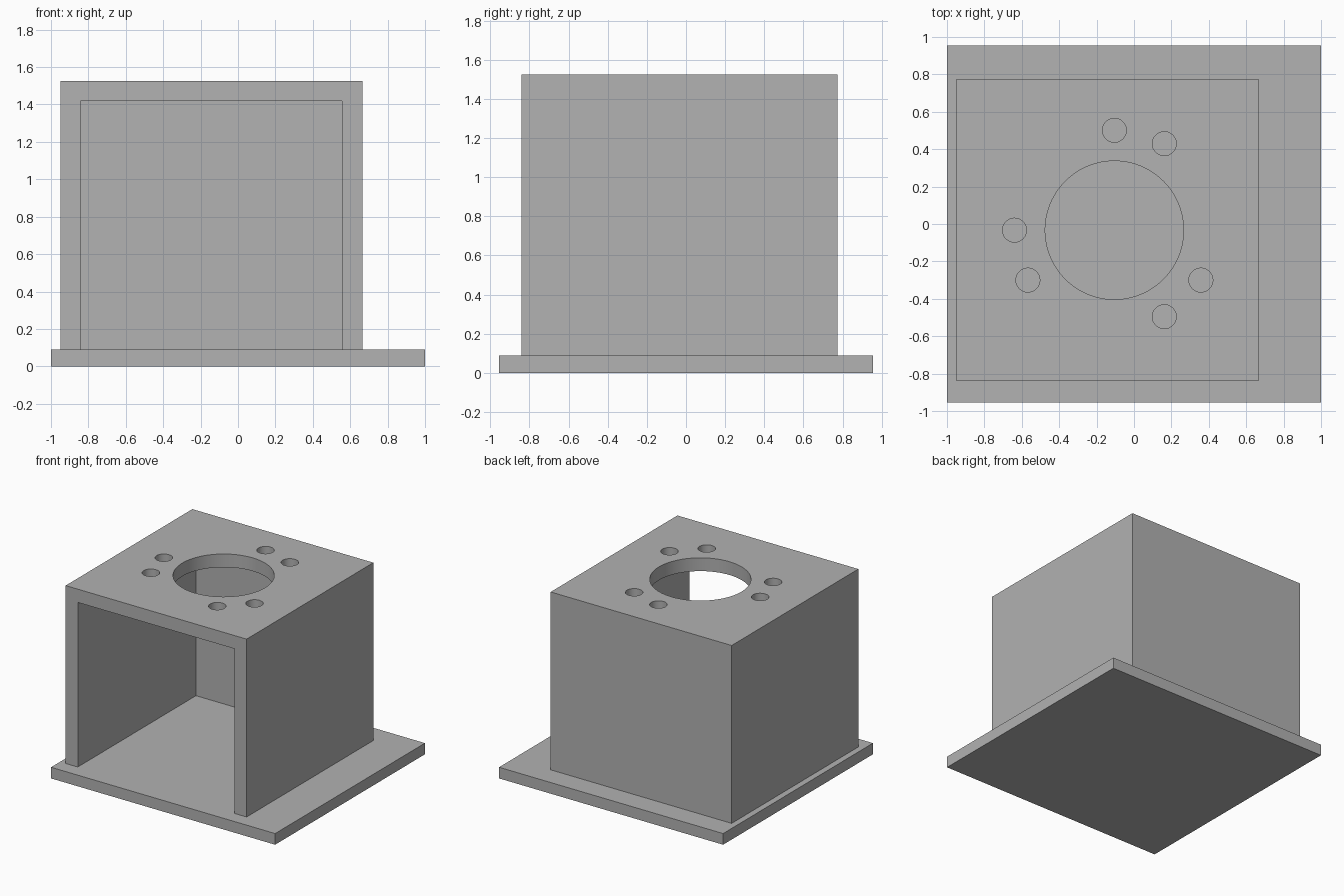
import bpy, math

if "Cube" in bpy.data.objects:
    bpy.data.objects.remove(bpy.data.objects["Cube"])

grey = bpy.data.materials.new("plain grey")
grey.diffuse_color = (0.445, 0.445, 0.445, 1)
grey.use_nodes = True
grey.node_tree.nodes["Principled BSDF"].inputs["Base Color"].default_value = grey.diffuse_color


def box(name, x, y, z):
    """Box from (min, max) ranges."""
    bpy.ops.mesh.primitive_cube_add(
        size=1, location=[(r[0] + r[1]) / 2 for r in (x, y, z)])
    ob = bpy.context.object
    ob.name = name
    ob.scale = [r[1] - r[0] for r in (x, y, z)]
    bpy.ops.object.transform_apply(location=True, rotation=True, scale=True)
    ob.data.materials.append(grey)
    return ob


def drill(name, x, y, radius, sides):
    """Vertical cutter through the top wall."""
    bpy.ops.mesh.primitive_cylinder_add(
        vertices=sides, radius=radius, depth=0.4, location=(x, y, 1.47))
    ob = bpy.context.object
    ob.name = name
    ob.data.materials.append(grey)
    return ob


def cut(target, cutter):
    bpy.ops.object.select_all(action='DESELECT')
    bpy.context.view_layer.objects.active = target
    target.select_set(True)
    mod = target.modifiers.new("cut", 'BOOLEAN')
    mod.operation = 'DIFFERENCE'
    mod.solver = 'EXACT'
    mod.object = cutter
    bpy.ops.object.modifier_apply(modifier=mod.name)
    bpy.data.objects.remove(cutter, do_unlink=True)


# Base plate
box("base_plate", (-1, 1), (-0.955, 0.955), (0, 0.09))

# Housing, open at the front and hollow down to the plate
housing = box("housing", (-0.95, 0.665), (-0.84, 0.775), (0.09, 1.525))
cut(housing, box("cavity", (-0.842, 0.557), (-1.0, 0.667), (-0.1, 1.418)))

# Large round opening and the ring of bolt holes in the top wall
cx, cy = -0.105, -0.033
cut(housing, drill("opening", cx, cy, 0.37, 96))
for deg in (60, 90, 180, 210, 300, 330):
    a = math.radians(deg)
    cut(housing, drill("bolt_hole", cx + 0.534 * math.cos(a),
                       cy + 0.534 * math.sin(a), 0.064, 48))

bpy.ops.object.select_all(action='DESELECT')
housing.select_set(True)
bpy.context.view_layer.objects.active = housing
bpy.ops.object.shade_smooth_by_angle(angle=math.radians(30))
